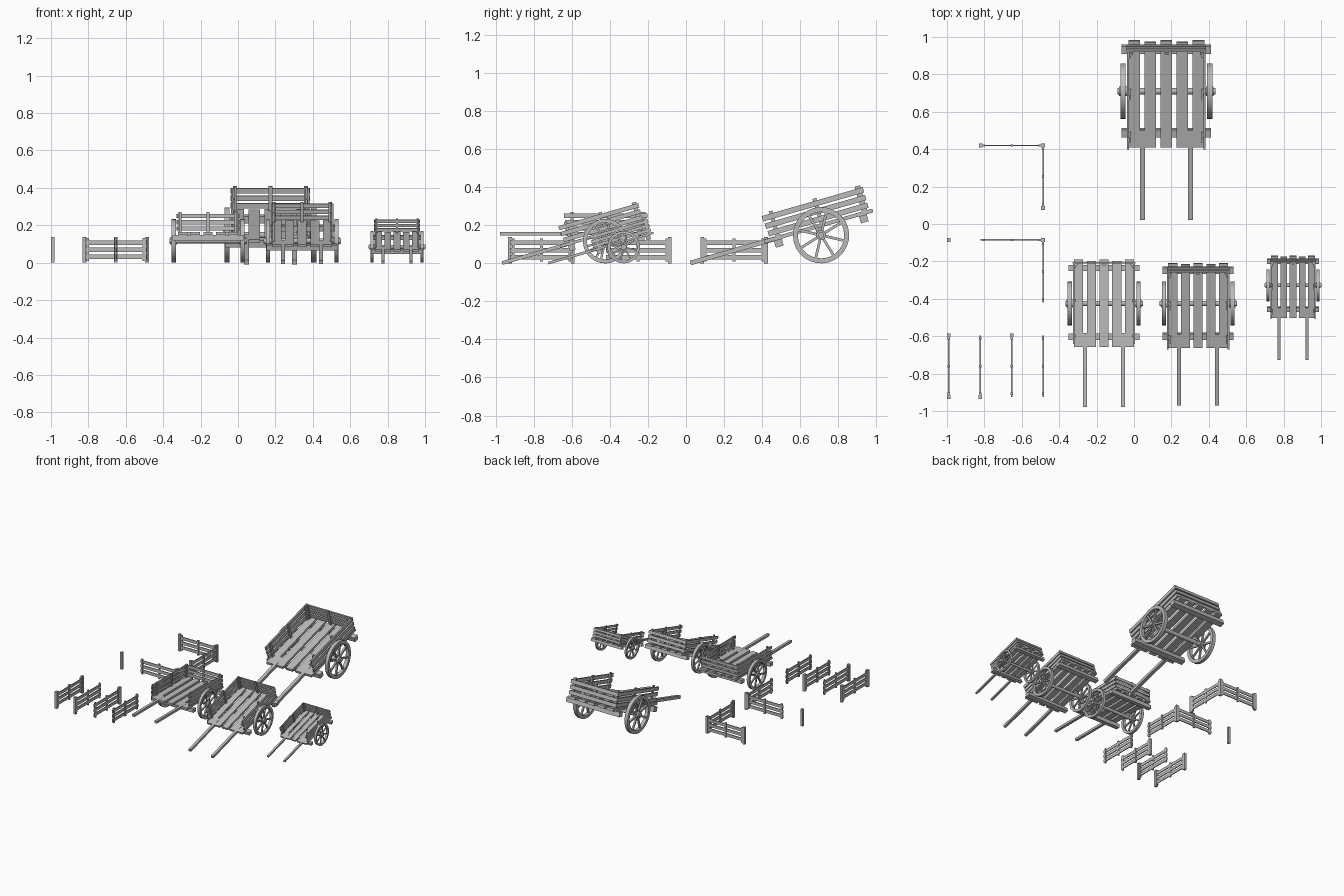
import bpy, bmesh, math
from mathutils import Matrix, Vector

cube = bpy.data.objects.get("Cube")
if cube:
    bpy.data.objects.remove(cube, do_unlink=True)

wood = bpy.data.materials.new("weathered_grey_wood")
wood.use_nodes = True
GREY = (0.5, 0.5, 0.5, 1)
wood.diffuse_color = GREY
wood.node_tree.nodes["Principled BSDF"].inputs["Base Color"].default_value = GREY


def box(bm, centre, size, turn=Matrix()):
    m = turn @ Matrix.Translation(centre) @ Matrix.Diagonal((*size, 1))
    bmesh.ops.create_cube(bm, size=1, matrix=m)


def rod(bm, x, radius, length, sides=16):
    m = Matrix.Translation((x, 0, 0)) @ Matrix.Rotation(math.pi / 2, 4, 'Y')
    bmesh.ops.create_cone(bm, cap_ends=True, segments=sides, radius1=radius,
                          radius2=radius, depth=length, matrix=m)


def ring(bm, x, inner, outer, width):
    corners = [(x - width / 2, inner), (x + width / 2, inner),
               (x + width / 2, outer), (x - width / 2, outer)]
    verts = [bm.verts.new((a, 0, r)) for a, r in corners]
    edges = [bm.edges.new((verts[i], verts[(i + 1) % 4])) for i in range(4)]
    bmesh.ops.spin(bm, geom=verts + edges, cent=(0, 0, 0), axis=(1, 0, 0),
                   angle=math.tau, steps=28, use_merge=True)


def finish(bm, name, matrix=Matrix(), smooth=False):
    bmesh.ops.remove_doubles(bm, verts=bm.verts, dist=1e-6)
    bmesh.ops.recalc_face_normals(bm, faces=bm.faces)
    mesh = bpy.data.meshes.new(name)
    bm.to_mesh(mesh)
    bm.free()
    mesh.materials.append(wood)
    obj = bpy.data.objects.new(name, mesh)
    obj.matrix_world = matrix
    bpy.context.collection.objects.link(obj)
    if smooth:
        bpy.ops.object.select_all(action='DESELECT')
        obj.select_set(True)
        bpy.context.view_layer.objects.active = obj
        bpy.ops.object.shade_smooth_by_angle()


def cart(label, x, y, scale, tilt):
    # local origin is the middle of the axle
    place = (Matrix.Translation((x, y, 0.148 * scale))
             @ Matrix.Rotation(math.radians(tilt), 4, 'X') @ Matrix.Scale(scale, 4))

    bm = bmesh.new()
    for i in range(-2, 3):
        rear = 0.297 - 0.008 * (i % 2)
        box(bm, (i * 0.086, (rear - 0.296) / 2, 0.05), (0.062, rear + 0.296, 0.02))
    finish(bm, label + "_floor_planks", place)

    bm = bmesh.new()
    for beam_y in (-0.225, 0.24):
        box(bm, (0, beam_y, 0.021), (0.48, 0.042, 0.038))
    finish(bm, label + "_cross_beams", place)

    bm = bmesh.new()
    for s in (-1, 1):
        box(bm, (s * 0.128, -0.45, 0.049), (0.027, 0.5, 0.024))
    finish(bm, label + "_shafts", place)

    # three boards on each side and at the tail
    bm = bmesh.new()
    for row in range(3):
        z = 0.084 + row * 0.042
        for s in (-1, 1):
            box(bm, (s * 0.205, 0.008 - 0.004 * row, z), (0.011, 0.545, 0.029))
        box(bm, (0, 0.275, z), (0.425, 0.011, 0.029))
    finish(bm, label + "_side_and_tail_boards", place)

    bm = bmesh.new()
    for s in (-1, 1):
        for post_y in (-0.22, 0.02, 0.25):
            box(bm, (s * 0.194, post_y, 0.118), (0.011, 0.021, 0.155))
    for post_x in (-0.19, 0, 0.19):
        box(bm, (post_x, 0.264, 0.118), (0.021, 0.011, 0.155))
    finish(bm, label + "_board_posts", place)

    # axle with bearing blocks under the floor
    bm = bmesh.new()
    rod(bm, 0, 0.017, 0.525)
    finish(bm, label + "_axle", place, True)
    bm = bmesh.new()
    for s in (-1, 1):
        box(bm, (s * 0.172, 0, 0.02), (0.025, 0.04, 0.04))
    finish(bm, label + "_axle_blocks", place)

    for side, s in (("left", 1), ("right", -1)):
        bm = bmesh.new()
        ring(bm, s * 0.232, 0.122, 0.148, 0.028)
        rod(bm, s * 0.232, 0.026, 0.042)
        for k in range(8):
            turn = Matrix.Rotation(k * math.tau / 8 + math.radians(16), 4, 'X')
            box(bm, (s * 0.232, 0, 0.074), (0.013, 0.014, 0.104), turn)
        finish(bm, f"{label}_{side}_wheel", place, True)


def post(bm, x, y):
    box(bm, (x, y, 0.069), (0.02, 0.02, 0.138))


def fence(label, start, end, posts=()):
    # rails and stiles run along local x, from start to end
    a, b = Vector((*start, 0)), Vector((*end, 0))
    span = (b - a).length
    along = b - a
    turn = Matrix.Translation(a) @ Matrix.Rotation(math.atan2(along.y, along.x), 4, 'Z')
    bm = bmesh.new()
    for z in (0.032, 0.07, 0.108):
        box(bm, (span / 2, 0, z), (span, 0.007, 0.024), turn)
    for t in (0.05, 0.5, 0.95):
        box(bm, (span * t, 0, 0.07), (0.014, 0.012, 0.122), turn)
    finish(bm, label + "_rails")
    if posts:
        bm = bmesh.new()
        for p in posts:
            post(bm, *p)
        finish(bm, label + "_posts")


cart("large_cart", 0.173, 0.71, 1.0, 16)
cart("level_cart", -0.16, -0.425, 0.79, 0)
cart("medium_cart", 0.343, -0.425, 0.79, 16)
cart("small_cart", 0.85, -0.328, 0.577, 16)

# row of straight fences, each with different end posts
BACK, FRONT = -0.595, -0.925
for i, ends in enumerate(((BACK, FRONT), (FRONT,), (BACK,), ())):
    fx = -0.99 + i * 0.168
    fence(f"straight_fence_{i + 1}", (fx, BACK), (fx, FRONT), [(fx, e) for e in ends])

# two corner fences, one with end posts
LEFT, CORNER = -0.82, -0.486
fence("back_corner_fence_across", (LEFT, 0.42), (CORNER, 0.42),
      [(LEFT, 0.42), (CORNER, 0.42)])
fence("back_corner_fence_along", (CORNER, 0.42), (CORNER, 0.085), [(CORNER, 0.085)])
fence("front_corner_fence_across", (LEFT, -0.085), (CORNER, -0.085), [(CORNER, -0.085)])
fence("front_corner_fence_along", (CORNER, -0.085), (CORNER, -0.42))

bm = bmesh.new()
post(bm, -0.99, -0.085)
finish(bm, "single_fence_post")
